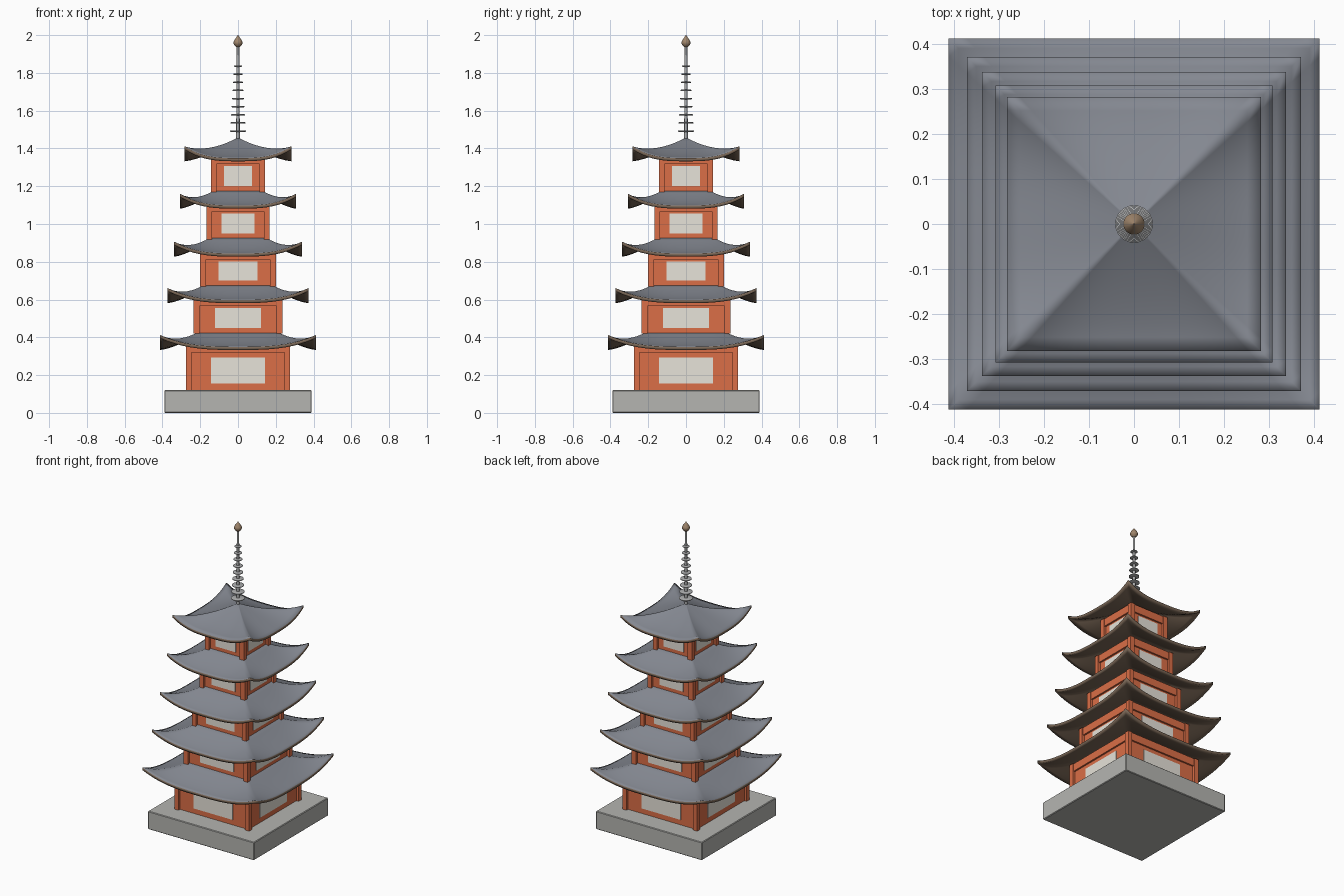
import bpy, bmesh, math

if "Cube" in bpy.data.objects:
    bpy.data.objects.remove(bpy.data.objects["Cube"])


def material(name, r, g, b):
    lin = [((c / 255 + 0.055) / 1.055) ** 2.4 for c in (r, g, b)]
    m = bpy.data.materials.new(name)
    m.diffuse_color = (*lin, 1)
    m.use_nodes = True
    m.node_tree.nodes["Principled BSDF"].inputs["Base Color"].default_value = m.diffuse_color
    return m


STONE = material("stone_grey", 181, 181, 177)
RED = material("vermilion_wood", 219, 110, 71)
PLASTER = material("white_plaster", 232, 228, 218)
TILE = material("roof_tile", 132, 136, 145)
EAVE = material("dark_eave_wood", 122, 103, 86)
METAL = material("spire_metal", 172, 173, 174)
BRONZE = material("bronze", 160, 134, 108)


def finish(name, bm, mats, smooth=None):
    bmesh.ops.recalc_face_normals(bm, faces=bm.faces)
    me = bpy.data.meshes.new(name)
    bm.to_mesh(me)
    bm.free()
    for m in mats:
        me.materials.append(m)
    ob = bpy.data.objects.new(name, me)
    bpy.context.collection.objects.link(ob)
    if smooth:
        bpy.ops.object.select_all(action='DESELECT')
        ob.select_set(True)
        bpy.context.view_layer.objects.active = ob
        bpy.ops.object.shade_smooth_by_angle(angle=math.radians(smooth))
    return ob


def add_box(bm, x0, x1, y0, y1, z0, z1):
    vs = bmesh.ops.create_cube(bm, size=1)["verts"]
    for v in vs:
        v.co.x = x0 if v.co.x < 0 else x1
        v.co.y = y0 if v.co.y < 0 else y1
        v.co.z = z0 if v.co.z < 0 else z1
    return vs


def four_sides(name, mat, x0, x1, y0, y1, z0, z1):
    """The same box repeated on all four walls."""
    bm = bmesh.new()
    for k in range(4):
        vs = add_box(bm, x0, x1, y0, y1, z0, z1)
        for v in vs:
            x, y = v.co.x, v.co.y
            for _ in range(k):
                x, y = -y, x
            v.co.x, v.co.y = x, y
    return finish(name, bm, [mat])


def roof(name, inner, outer, eave, rise, lift, thick=0.017, n=20, m=9):
    """Curved square roof with upturned corners and a wooden underside."""
    bm = bmesh.new()

    def sheet(dz):
        rings = []
        for i in range(m + 1):
            s = i / m
            h = inner + (outer - inner) * s
            ring = []
            for k in range(4):
                for j in range(n):
                    t = -1 + 2 * j / n
                    x, y = h * t, -h
                    for _ in range(k):
                        x, y = -y, x
                    z = eave + rise * (1 - s) ** 1.4 + lift * s ** 2 * abs(t) ** 3 + dz
                    ring.append(bm.verts.new((x, y, z)))
            rings.append(ring)
        return rings

    def bridge(a, b, mat):
        c = len(a)
        for j in range(c):
            f = bm.faces.new((a[j], a[(j + 1) % c], b[(j + 1) % c], b[j]))
            f.material_index = mat

    top, low = sheet(0), sheet(-thick)
    for i in range(m):
        bridge(top[i], top[i + 1], 0)
        bridge(low[i], low[i + 1], 1)
    bridge(top[m], low[m], 1)
    bm.faces.new(top[0]).material_index = 0
    bm.faces.new(low[0]).material_index = 1
    return finish(name, bm, [TILE, EAVE], 180)


# stone platform
bm = bmesh.new()
add_box(bm, -0.39, 0.39, -0.39, 0.39, 0, 0.12)
bmesh.ops.bevel(bm, geom=bm.edges[:], offset=0.004, segments=1, affect='EDGES')
finish("stone_platform", bm, [STONE])

# storeys: floor height, half width, roof half width, eave height, roof top
STOREYS = [
    (0.12, 0.275, 0.413, 0.350, 0.425),
    (0.425, 0.235, 0.372, 0.598, 0.675),
    (0.675, 0.200, 0.338, 0.844, 0.925),
    (0.925, 0.167, 0.308, 1.098, 1.175),
    (1.175, 0.143, 0.283, 1.349, 1.455),
]
for i, (floor, w, rw, eave, peak) in enumerate(STOREYS):
    tag = str(i + 1)
    wall, top = w - 0.017, eave + 0.02
    bm = bmesh.new()
    add_box(bm, -wall, wall, -wall, wall, floor - 0.006, top)
    finish("walls_" + tag, bm, [RED])
    four_sides("corner_posts_" + tag, RED, w - 0.03, w, -w, -w + 0.03, floor - 0.006, top)
    b = w - 0.03
    four_sides("top_beams_" + tag, RED, -b, b, -w + 0.006, -w + 0.03, eave - 0.031, top)
    p = w * 0.52
    z0 = floor + (0.035 if i == 0 else 0.025)
    four_sides("plaster_panels_" + tag, PLASTER, -p, p, -wall - 0.004, -wall + 0.004,
               z0, eave - 0.043 if i else 0.292)
    inner = STOREYS[i + 1][1] * 0.92 if i < 4 else 0.006
    roof("roof_" + tag, inner, rw, eave, peak - eave, 0.062)


def lathe(name, profile, mat, seg=24):
    """Turned part from (radius, height) points."""
    bm = bmesh.new()
    rings = [[bm.verts.new((r * math.cos(2 * math.pi * k / seg),
                            r * math.sin(2 * math.pi * k / seg), z)) for k in range(seg)]
             for r, z in profile]
    for a, b in zip(rings, rings[1:]):
        for k in range(seg):
            bm.faces.new((a[k], a[(k + 1) % seg], b[(k + 1) % seg], b[k]))
    bm.faces.new(rings[0])
    bm.faces.new(rings[-1])
    return finish(name, bm, [mat], 35)


# spire pole, nine tapering rings and bulb finial
lathe("spire_pole", [(0.010, 1.43), (0.007, 1.95)], METAL, 12)
for k in range(9):
    z, r = 1.492 + 0.043 * k, 0.042 - 0.0026 * k
    lathe("spire_ring_%d" % (k + 1),
          [(r - 0.003, z - 0.004), (r, z - 0.002), (r, z + 0.002), (r - 0.003, z + 0.004)], METAL)
lathe("finial", [(0.010, 1.938), (0.018, 1.945), (0.023, 1.954), (0.024, 1.963),
                 (0.021, 1.971), (0.011, 1.986), (0.001, 2.0)], BRONZE)
